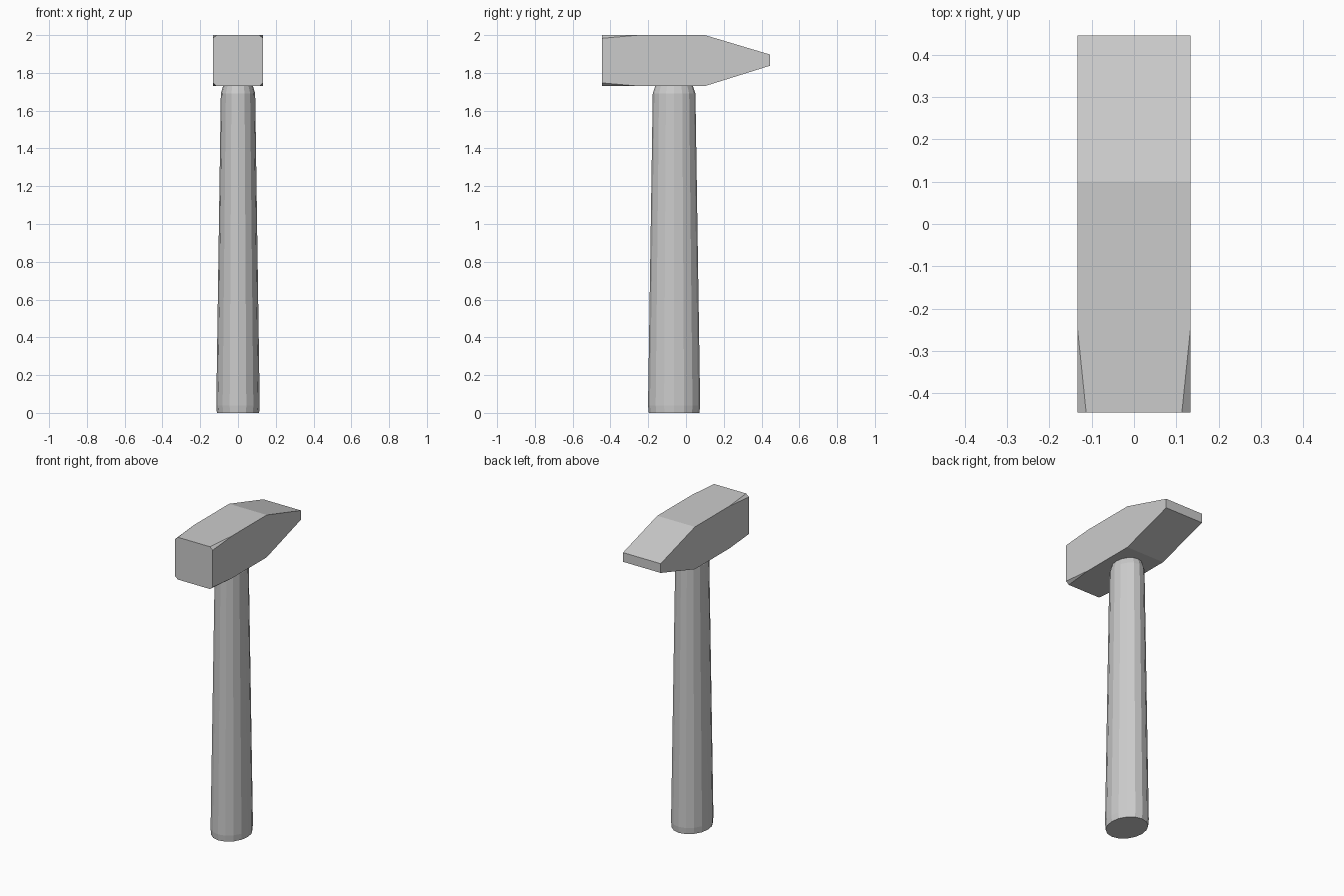
import bpy, bmesh, math
from mathutils import Vector

if "Cube" in bpy.data.objects:
    bpy.data.objects.remove(bpy.data.objects["Cube"])


def add_object(name, bm):
    bmesh.ops.recalc_face_normals(bm, faces=bm.faces)
    mesh = bpy.data.meshes.new(name)
    bm.to_mesh(mesh)
    bm.free()
    obj = bpy.data.objects.new(name, mesh)
    bpy.context.collection.objects.link(obj)
    return obj


# Hammer head: side profile (y, z) extruded across x
HALF = 0.133
profile = [(-0.445, 1.73), (0.10, 1.73), (0.445, 1.838),
           (0.445, 1.897), (0.10, 2.0), (-0.445, 2.0)]
bm = bmesh.new()
side = bm.faces.new([bm.verts.new((-HALF, y, z)) for y, z in profile])
ext = bmesh.ops.extrude_face_region(bm, geom=[side])
bmesh.ops.translate(bm, vec=(2 * HALF, 0, 0),
                    verts=[v for v in ext["geom"] if isinstance(v, bmesh.types.BMVert)])
bmesh.ops.recalc_face_normals(bm, faces=bm.faces)

# Tapered corner cuts on the striking face
for sx in (-1, 1):
    for sz, z in ((-1, 1.73), (1, 2.0)):
        a = Vector((sx * HALF, -0.25, z))
        b = Vector((sx * (HALF - 0.02), -0.445, z))
        c = Vector((sx * HALF, -0.445, z - sz * 0.017))
        n = (b - a).cross(c - a)
        if n.x * sx < 0:
            n.negate()
        cut = bmesh.ops.bisect_plane(bm, geom=bm.verts[:] + bm.edges[:] + bm.faces[:],
                                     plane_co=a, plane_no=n, dist=1e-5, clear_outer=True)
        bmesh.ops.holes_fill(bm, edges=[e for e in bm.edges if e.is_boundary], sides=0)
add_object("hammer_head", bm)

# Handle: tapered oval with softened ends
SIDES = 16
rings = [(0.0, 0.112, 0.134), (0.04, 0.115, 0.138),
         (1.69, 0.091, 0.113), (1.735, 0.078, 0.098)]
bm = bmesh.new()
loops = []
for z, rx, ry in rings:
    loops.append([bm.verts.new((rx * math.cos(t), -0.063 + ry * math.sin(t), z))
                  for t in (2 * math.pi * i / SIDES for i in range(SIDES))])
for lo, hi in zip(loops, loops[1:]):
    for i in range(SIDES):
        j = (i + 1) % SIDES
        bm.faces.new((lo[i], lo[j], hi[j], hi[i]))
bm.faces.new(loops[0])
bm.faces.new(loops[-1])
add_object("handle", bm)
